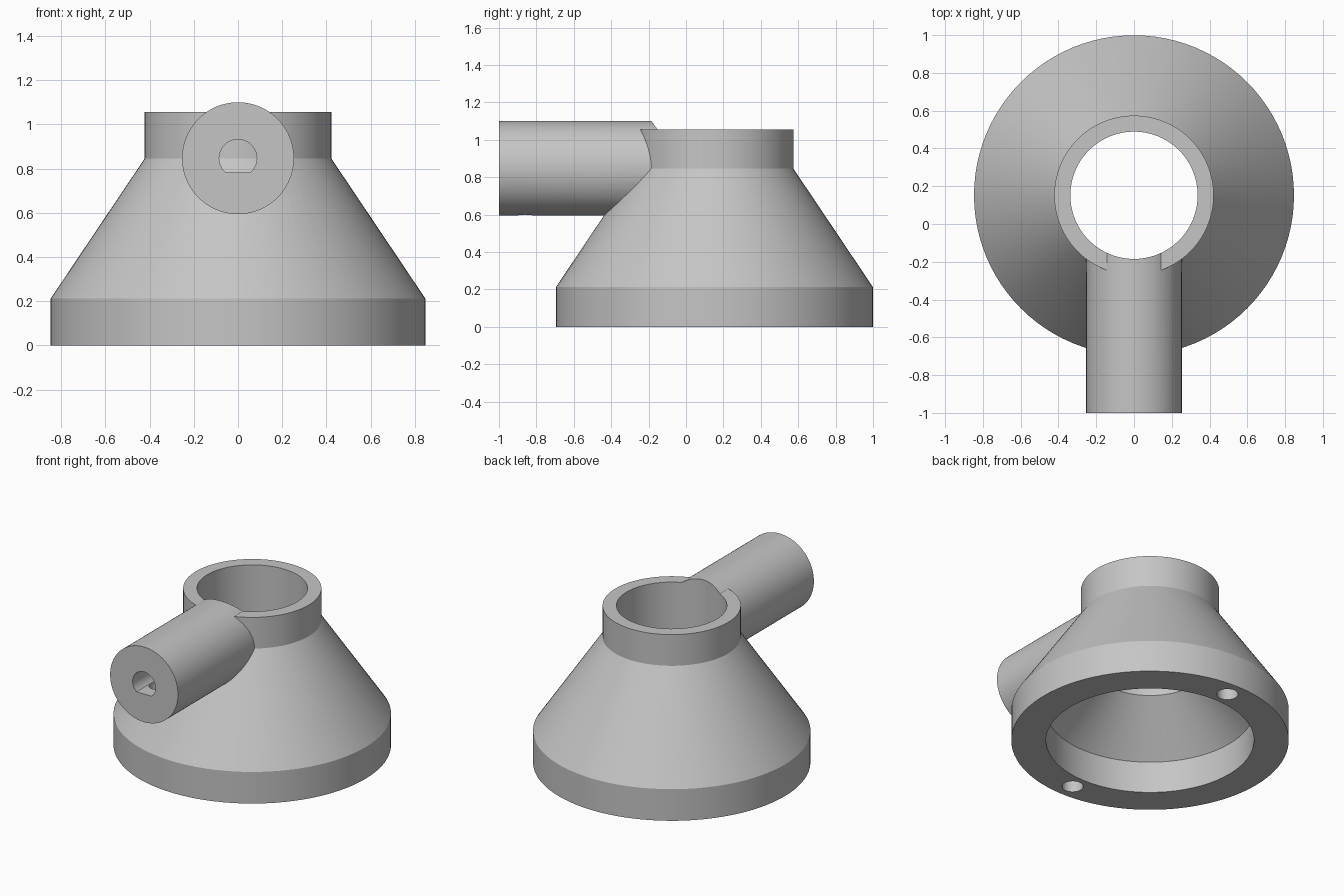
import bpy, bmesh, math
from mathutils import Matrix

default = bpy.data.objects.get("Cube")
if default:
    bpy.data.objects.remove(default, do_unlink=True)

AXIS_Y = 0.152      # centre of the conical body
TUBE_Z = 0.847      # height of the side tube axis
SEGMENTS = 96

grey = bpy.data.materials.new("plain grey")
grey.use_nodes = True
colour = (0.56, 0.56, 0.56, 1)
grey.diffuse_color = colour
grey.node_tree.nodes["Principled BSDF"].inputs["Base Color"].default_value = colour


def make_object(name, bm):
    bmesh.ops.recalc_face_normals(bm, faces=bm.faces)
    mesh = bpy.data.meshes.new(name)
    bm.to_mesh(mesh)
    bm.free()
    mesh.materials.append(grey)
    obj = bpy.data.objects.new(name, mesh)
    bpy.context.collection.objects.link(obj)
    return obj


def turned(name, profile):
    """Closed solid turned about the body axis from (radius, height) pairs."""
    bm = bmesh.new()
    rings = []
    for r, z in profile:
        rings.append([bm.verts.new((r * math.cos(a), AXIS_Y + r * math.sin(a), z))
                      for a in (2 * math.pi * i / SEGMENTS for i in range(SEGMENTS))])
    for low, high in zip(rings, rings[1:]):
        for i in range(SEGMENTS):
            j = (i + 1) % SEGMENTS
            bm.faces.new((low[i], low[j], high[j], high[i]))
    bm.faces.new(rings[0])
    bm.faces.new(rings[-1])
    return make_object(name, bm)


def rod(name, radius, start, end, along, at, segments=SEGMENTS, flat=None):
    """Rod along Y or Z; an optional flat cuts its underside."""
    bm = bmesh.new()
    bmesh.ops.create_cone(bm, cap_ends=True, segments=segments, radius1=radius,
                          radius2=radius, depth=end - start)
    middle = (start + end) / 2
    if along == 'Y':
        bm.transform(Matrix.Translation((at[0], middle, at[1]))
                     @ Matrix.Rotation(math.pi / 2, 4, 'X'))
    else:
        bm.transform(Matrix.Translation((at[0], at[1], middle)))
    if flat is not None:
        cut = bmesh.ops.bisect_plane(bm, geom=bm.verts[:] + bm.edges[:] + bm.faces[:],
                                     plane_co=(0, 0, flat), plane_no=(0, 0, -1),
                                     clear_outer=True)
        edges = [e for e in cut["geom_cut"] if isinstance(e, bmesh.types.BMEdge)]
        bmesh.ops.holes_fill(bm, edges=edges, sides=0)
    return make_object(name, bm)


def combine(target, tool, operation):
    mod = target.modifiers.new(tool.name, 'BOOLEAN')
    mod.operation = operation
    mod.solver = 'EXACT'
    mod.object = tool
    bpy.context.view_layer.objects.active = target
    bpy.ops.object.modifier_apply(modifier=mod.name)
    bpy.data.objects.remove(tool, do_unlink=True)


# Side tube with its D-shaped shaft hole and the set screw hole below it
tube = rod("side_tube", 0.253, -1, AXIS_Y, 'Y', (0, TUBE_Z))
combine(tube, rod("shaft_hole", 0.085, -1.1, 0, 'Y', (0, TUBE_Z), 48, 0.783), 'DIFFERENCE')
combine(tube, rod("set_screw_hole", 0.05, 0.5, 0.82, 'Z', (0, -0.86), 32), 'DIFFERENCE')

# Conical body with base flange and neck; its outer wall closes the shaft hole
housing = turned("conical_housing",
                 [(0.847, 0), (0.847, 0.213), (0.422, 0.846), (0.422, 1.056)])
combine(housing, tube, 'UNION')

# Hollow interior: wide base bore, 45 degree cone, straight neck bore
interior = turned("interior", [(0.635, -0.1), (0.635, 0.213), (0.337, 0.511), (0.337, 1.3)])
combine(housing, interior, 'DIFFERENCE')

# Blind mounting holes in the base rim
for side in (-1, 1):
    hole = rod("mounting_hole", 0.065, -0.1, 0.2, 'Z', (0, AXIS_Y + side * 0.735), 32)
    combine(housing, hole, 'DIFFERENCE')

# Smooth curved faces, sharp rims
bpy.ops.object.select_all(action='DESELECT')
housing.select_set(True)
bpy.context.view_layer.objects.active = housing
bpy.ops.object.shade_smooth_by_angle(angle=math.radians(25))
